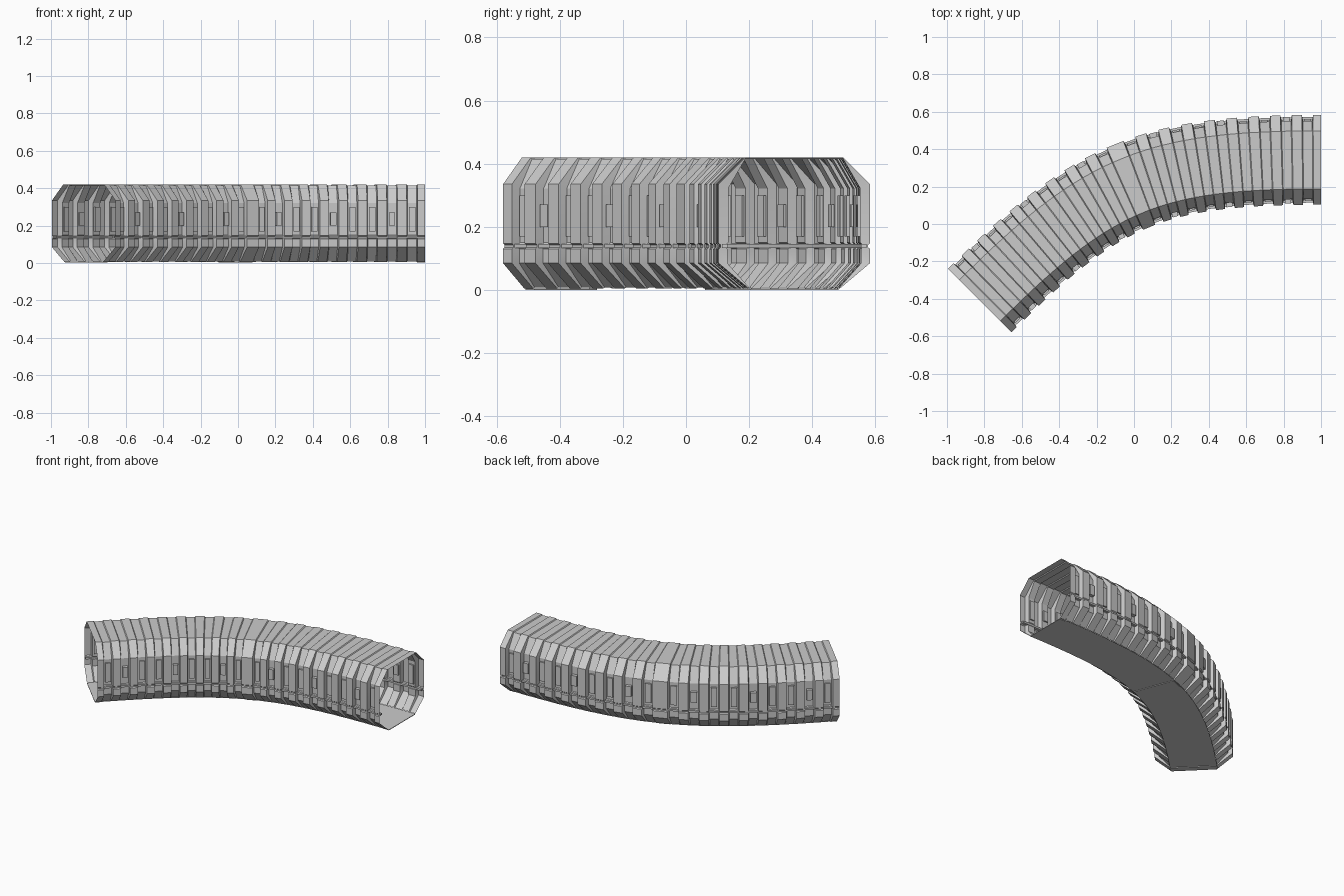
import bpy
from mathutils import Vector

if "Cube" in bpy.data.objects:
    bpy.data.objects.remove(bpy.data.objects["Cube"])

# Centre line of the bend: straight along +x at the right end, turned 45 degrees at the left
F = 0.84
P0, CORNER, P3 = Vector((-0.825, -0.41)), Vector((-0.072, 0.343)), Vector((1.0, 0.343))
P1, P2 = P0.lerp(CORNER, F), P3.lerp(CORNER, F)


def bez(t):
    k = 1 - t
    return P0 * k**3 + P1 * (3 * k * k * t) + P2 * (3 * k * t * t) + P3 * t**3


def tangent(t):
    k = 1 - t
    d = (P1 - P0) * k * k + (P2 - P1) * (2 * k * t) + (P3 - P2) * t * t
    return d.normalized()


N = 400
lengths = [0.0]
for i in range(N):
    lengths.append(lengths[-1] + (bez((i + 1) / N) - bez(i / N)).length)


def frame(s):
    """Point and left-hand normal at fraction s of the path length."""
    target = s * lengths[-1]
    i = 0
    while i < N - 1 and lengths[i + 1] < target:
        i += 1
    t = (i + (target - lengths[i]) / (lengths[i + 1] - lengths[i])) / N
    d = tangent(t)
    return bez(t), Vector((-d.y, d.x))


def sweep(name, rings, closed=False):
    """rings: list of (s, [(offset, height), ...]); closed profiles get end caps."""
    verts, faces = [], []
    n = len(rings[0][1])
    for s, prof in rings:
        c, nor = frame(s)
        for u, z in prof:
            p = c + nor * u
            verts.append((p.x, p.y, z))
    for i in range(len(rings) - 1):
        for j in range(n if closed else n - 1):
            k = (j + 1) % n
            faces.append((i * n + j, (i + 1) * n + j, (i + 1) * n + k, i * n + k))
    if closed:
        faces.append(tuple(range(n)))
        last = (len(rings) - 1) * n
        faces.append(tuple(reversed(range(last, last + n))))
    me = bpy.data.meshes.new(name)
    me.from_pydata(verts, [], faces)
    ob = bpy.data.objects.new(name, me)
    bpy.context.collection.objects.link(ob)
    bpy.ops.object.select_all(action='DESELECT')
    ob.select_set(True)
    bpy.context.view_layer.objects.active = ob
    bpy.ops.object.shade_smooth_by_angle(angle=0.5)
    return ob


def both(half):
    """Mirror a half profile (floor to roof) into a full arch."""
    return [(-u, z) for u, z in half] + [(u, z) for u, z in reversed(half)]


# Cross-sections: raised rib and the recessed panel between ribs
RIB = both([(.145, .005), (.24, .085), (.24, .13), (.234, .135), (.234, .143),
            (.24, .148), (.24, .335), (.155, .42)])
PANEL = both([(.143, .008), (.212, .085), (.212, .13), (.216, .135), (.216, .143),
              (.209, .15), (.209, .322), (.155, .415)])

# Rib layout: end frames, joint band in the middle, eight ribs per half
W, END, JOINT, COUNT = 0.025, 0.02, 0.02, 8
GAP = (0.5 - END - JOINT - COUNT * W) / (COUNT + 1)
ribs, gaps = [(0.0, END)], []
for start in (END, 0.5 + JOINT):
    s = start
    for k in range(COUNT):
        gaps.append((s, s + GAP))
        ribs.append((s + GAP, s + GAP + W))
        s += GAP + W
    gaps.append((s, s + GAP))
    ribs.append((0.5 - JOINT, 0.5 + JOINT) if start < 0.5 else (1 - END, 1.0))

# Ribbed arch shell
R = 0.0025
rings = []
for i, (a, b) in enumerate(ribs):
    rings += [(a, RIB), (b, RIB)]
    if i < len(gaps):
        g0, g1 = gaps[i]
        rings += [(g0 + R, PANEL), (g1 - R, PANEL)]
sweep("tunnel_shell", rings)

# Flat floor
sweep("floor", [(i / 40, [(.145, .004), (-.145, .004)]) for i in range(41)])


def box(u0, u1, z0, z1):
    return [(u0, z0), (u0, z1), (u1, z1), (u1, z0)]


# Side rails just above the lower bevel, and small boxes between ribs
for label, side in (("right", -1), ("left", 1)):
    u0, u1 = sorted((side * .212, side * .229))
    sweep(label + "_rail", [(.002 + .996 * i / 40, box(u0, u1, .133, .145)) for i in range(41)], True)
    for i, (a, b) in enumerate(gaps):
        u0, u1 = sorted((side * .2, side * (.232 if i % 3 == 1 else .219)))
        z0, z1 = (.2, .27) if i % 3 == 1 else (.17, .3)
        sweep(f"{label}_wall_box_{i}", [(a + .006, box(u0, u1, z0, z1)),
                                        (b - .006, box(u0, u1, z0, z1))], True)

# Base sits on the ground: thin feet under the joint and ends
for i, (a, b) in enumerate([ribs[0], ribs[COUNT + 1], ribs[-1]]):
    sweep(f"base_pad_{i}", [(a, box(-.14, .14, 0, .004)), (b, box(-.14, .14, 0, .004))], True)
